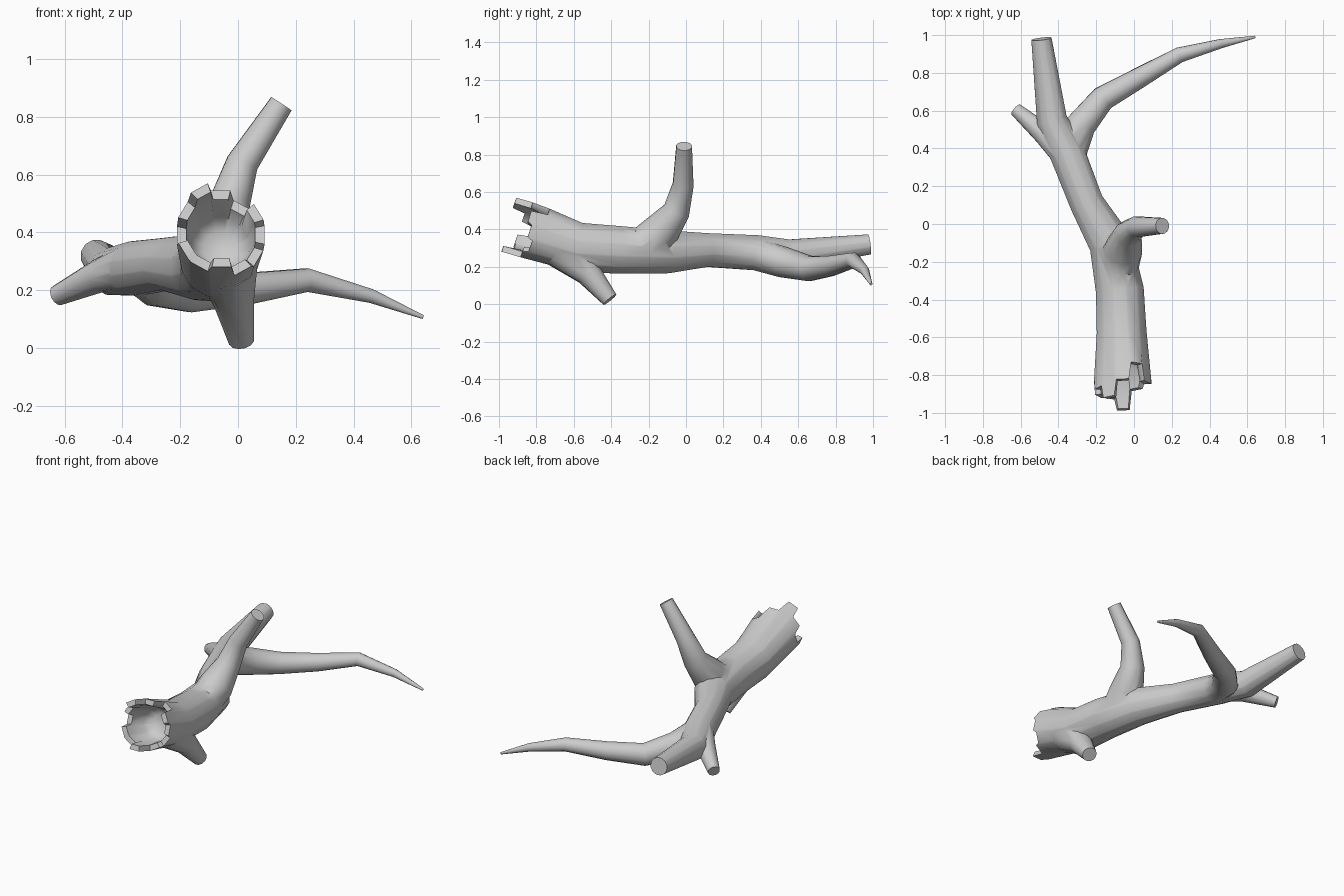
import bpy, bmesh, math
from mathutils import Vector

if "Cube" in bpy.data.objects:
    bpy.data.objects.remove(bpy.data.objects["Cube"])


def frames(path):
    """Centre, side, up, forward and radius for every path point (x, y, z, r)."""
    pts = [Vector(p[:3]) for p in path]
    whole = (pts[-1] - pts[0]).normalized()
    ref = Vector((0, 0, 1)) if abs(whole.z) < 0.6 else Vector((0, 1, 0))
    out = []
    for i, p in enumerate(pts):
        a, b = pts[max(i - 1, 0)], pts[min(i + 1, len(pts) - 1)]
        if 0 < i < len(pts) - 1:
            t = ((p - a).normalized() + (b - p).normalized()).normalized()
        else:
            t = (b - a).normalized()
        u = t.cross(ref).normalized()
        out.append((p, u, u.cross(t), t, path[i][3]))
    return out


def ring(frame, angles, r=None, shift=None):
    p, u, v, t, rad = frame
    r = rad if r is None else r
    shift = shift or [0] * len(angles)
    return [p + (u * math.cos(a) + v * math.sin(a)) * r + t * s
            for a, s in zip(angles, shift)]


def loft(name, rings):
    """Closed skin through a list of equal rings, capped at both ends."""
    bm = bmesh.new()
    loops = [[bm.verts.new(c) for c in r] for r in rings]
    n = len(loops[0])
    for a, b in zip(loops, loops[1:]):
        for i in range(n):
            j = (i + 1) % n
            bm.faces.new((a[i], a[j], b[j], b[i]))
    bm.faces.new(loops[0][::-1])
    bm.faces.new(loops[-1])
    bmesh.ops.recalc_face_normals(bm, faces=bm.faces)
    me = bpy.data.meshes.new(name)
    bm.to_mesh(me)
    bm.free()
    ob = bpy.data.objects.new(name, me)
    bpy.context.collection.objects.link(ob)
    return ob


def branch(name, path, sides=12):
    ang = [2 * math.pi * (i + 0.37) / sides for i in range(sides)]
    return loft(name, [ring(f, ang) for f in frames(path)])


# Trunk: solid limb with a hollow, splintered front end
trunk_path = [(-.06, -.82, .385, .15), (-.065, -.58, .305, .135),
              (-.075, -.35, .29, .13), (-.125, -.1, .28, .117),
              (-.25, .11, .29, .092), (-.355, .38, .275, .096),
              (-.435, .55, .265, .083), (-.49, .98, .32, .055)]
teeth = [.02, .045, -.045, .05, .14, .07, .01, .07, .065, .125, .02, -.01]
angles, jag = [], []
for i, h in enumerate(teeth):
    for side in (-12.5, 12.5):
        angles.append(math.radians(i * 30 + side))
        jag.append(-h)
tf = frames(trunk_path)
n = len(angles)
inner = [ring(tf[0], angles, .06, [.13] * n),
         ring(tf[0], angles, .10, [.09] * n),
         ring(tf[0], angles, .122, jag)]
outer = [ring(tf[0], angles, .155, jag)]
outer += [ring(f, angles) for f in tf[1:]]
trunk = loft("branch_log", inner + outer)

# Side limbs, each flared where it leaves the trunk
limbs = [
    branch("upright_limb", [(-.085, -.27, .28, .10), (-.06, -.14, .38, .105),
                            (-.03, -.05, .5, .073), (.015, -.015, .64, .057),
                            (.15, -.01, .845, .043)]),
    branch("lower_stub", [(-.04, -.66, .29, .11), (-.015, -.52, .165, .072),
                          (.012, -.407, .025, .045)]),
    branch("left_stub", [(-.37, .38, .285, .08), (-.48, .48, .25, .058),
                         (-.625, .605, .182, .036)]),
    branch("long_limb", [(-.34, .36, .27, .085), (-.285, .52, .225, .083),
                         (-.165, .665, .19, .068), (.03, .775, .205, .056),
                         (.24, .895, .235, .042), (.46, .955, .18, .025),
                         (.64, .99, .107, .007)]),
]

# Merge everything into one surface
bpy.context.view_layer.objects.active = trunk
trunk.select_set(True)
for limb in limbs:
    mod = trunk.modifiers.new("join", 'BOOLEAN')
    mod.operation = 'UNION'
    mod.solver = 'EXACT'
    mod.object = limb
    bpy.ops.object.modifier_apply(modifier=mod.name)
    bpy.data.objects.remove(limb)
bpy.ops.object.shade_smooth_by_angle(angle=math.radians(48))
